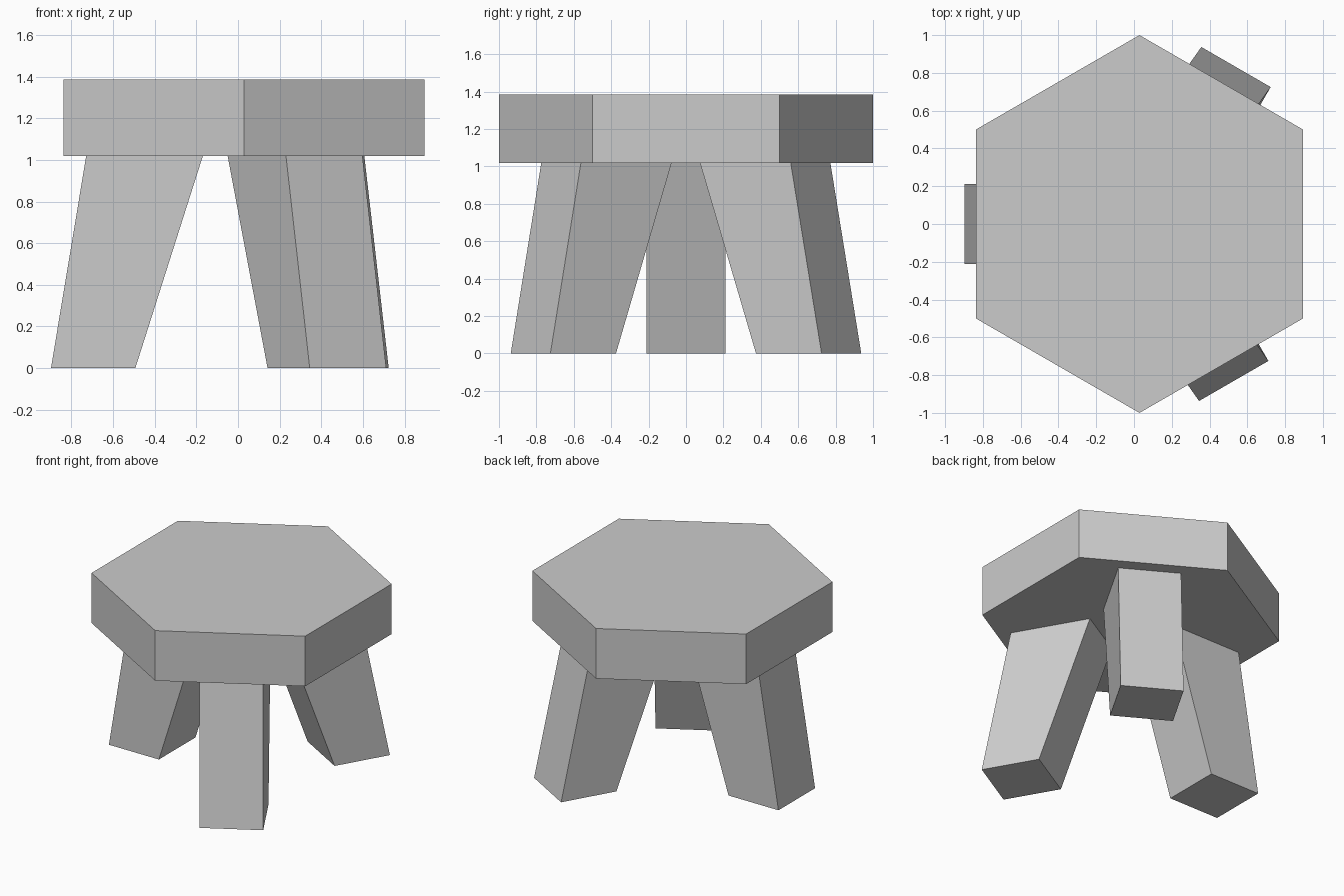
import bpy
import bmesh
from math import radians
from mathutils import Vector, Matrix

cube = bpy.data.objects.get("Cube")
if cube:
    bpy.data.objects.remove(cube, do_unlink=True)

SEAT_BOTTOM, SEAT_TOP = 1.018, 1.385

grey = bpy.data.materials.new("plain grey")
grey.use_nodes = True
colour = (0.6, 0.6, 0.6, 1)
grey.diffuse_color = colour
grey.node_tree.nodes["Principled BSDF"].inputs["Base Color"].default_value = colour


def finish(name, bm):
    bmesh.ops.recalc_face_normals(bm, faces=bm.faces)
    mesh = bpy.data.meshes.new(name)
    bm.to_mesh(mesh)
    bm.free()
    mesh.materials.append(grey)
    obj = bpy.data.objects.new(name, mesh)
    bpy.context.collection.objects.link(obj)


def leg(name, angle, foot, top):
    """Splayed leg; foot and top are the middles of its outer edge."""
    out = Vector((1, 0, 0))
    out.rotate(Matrix.Rotation(radians(angle), 3, "Z"))
    side = Vector((-out.y, out.x, 0)) * 0.212
    bm = bmesh.new()
    rings = []
    for (x, y), z, depth in ((foot, 0, 0.405), (top, SEAT_BOTTOM, 0.56)):
        outer = Vector((x, y, z))
        inner = outer - out * depth
        rings.append([bm.verts.new(p) for p in
                      (outer - side, outer + side, inner + side, inner - side)])
    low, high = rings
    bm.faces.new(low)
    bm.faces.new(high)
    for i in range(4):
        j = (i + 1) % 4
        bm.faces.new((low[i], low[j], high[j], high[i]))
    finish(name, bm)


# Hexagonal seat with corners toward the front and back
bm = bmesh.new()
bmesh.ops.create_cone(bm, cap_ends=True, segments=6, radius1=1, radius2=1,
                      depth=SEAT_TOP - SEAT_BOTTOM,
                      matrix=Matrix.Translation((0.029, 0, (SEAT_TOP + SEAT_BOTTOM) / 2)))
if max(v.co.y for v in bm.verts) < 0.95:
    bmesh.ops.rotate(bm, verts=bm.verts, cent=(0.029, 0, 0),
                     matrix=Matrix.Rotation(radians(30), 3, "Z"))
finish("seat", bm)

# Three splayed legs
leg("right_leg", 180, (-0.898, 0), (-0.729, 0))
leg("front_left_leg", -60, (0.528, -0.831), (0.414, -0.668))
leg("back_left_leg", 60, (0.54, 0.831), (0.423, 0.666))
